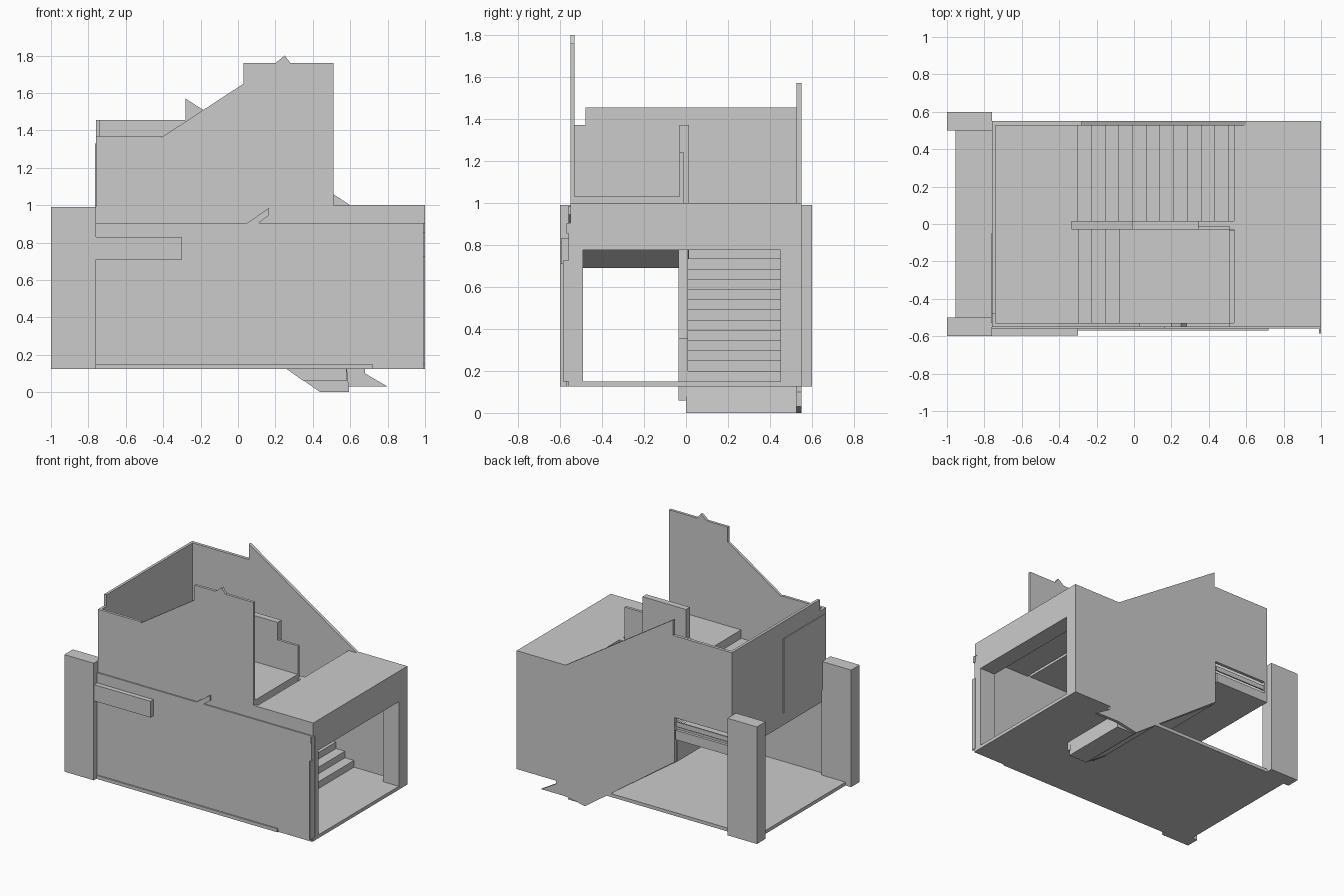
import bpy, bmesh


def prism(name, pts, a, b, axis='y'):
    """Extrude a closed profile: (x, z) along y, or (y, z) along x."""
    bm = bmesh.new()

    def put(p, t):
        return (p[0], t, p[1]) if axis == 'y' else (t, p[0], p[1])
    lo = [bm.verts.new(put(p, a)) for p in pts]
    hi = [bm.verts.new(put(p, b)) for p in pts]
    bm.faces.new(lo)
    bm.faces.new(hi)
    n = len(pts)
    for i in range(n):
        bm.faces.new((lo[i], lo[(i + 1) % n], hi[(i + 1) % n], hi[i]))
    bmesh.ops.recalc_face_normals(bm, faces=bm.faces)
    me = bpy.data.meshes.new(name)
    bm.to_mesh(me)
    bm.free()
    ob = bpy.data.objects.new(name, me)
    bpy.context.collection.objects.link(ob)
    return ob


def box(name, x0, x1, y0, y1, z0, z1):
    return prism(name, [(x0, z0), (x1, z0), (x1, z1), (x0, z1)], y0, y1)


# Ground floor slab and left pillars
box("ground_floor", -0.955, 1, -0.55, 0.55, 0.125, 0.15)
for side, y in (("front", -0.6), ("back", 0.5)):
    box(side + "_pillar", -1, -0.76, y, y + 0.1, 0.125, 0.99)

# Front walls: thick lower storey, stepped upper parapet
box("front_lower_wall", -0.76, 0.995, -0.56, -0.53, 0.125, 0.905)
box("front_upper_band", -0.76, 1, -0.55, -0.53, 0.9, 1.0)
prism("front_parapet", [(-0.76, 0.9), (0.51, 0.9), (0.51, 1.76), (0.28, 1.76),
                        (0.25, 1.8), (0.2, 1.76), (0.03, 1.76), (0.03, 1.65),
                        (-0.41, 1.362), (-0.41, 1.37), (-0.76, 1.37)], -0.55, -0.53)
box("base_trim", -0.76, 0.72, -0.57, -0.56, 0.125, 0.15)
box("front_bar", -0.76, -0.3, -0.595, -0.56, 0.71, 0.83)
box("corner_trim", 0.99, 1, -0.585, -0.55, 0.15, 0.725)
box("corner_trim_top", 0.99, 1, -0.57, -0.55, 0.855, 0.905)
prism("rail_stub", [(0.05, 0.905), (0.11, 0.905), (0.165, 0.945), (0.165, 0.985)], -0.56, -0.54)

# Back wall follows the stair slope above and below
prism("back_wall", [(1, 0.125), (1, 1.0), (0.6, 1.0), (-0.28, 1.57), (-0.28, 1.455),
                    (-0.76, 1.455), (-0.76, 0.85), (-0.29, 0.85), (-0.29, 0.52),
                    (0.44, 0), (0.6, 0.03), (0.8, 0.03), (0.68, 0.1), (0.68, 0.125)],
      0.527, 0.55)

# Right wall as a frame around its opening
box("right_header", 0.87, 1, -0.53, 0.53, 0.775, 1.0)
box("right_jamb_front", 0.87, 1, -0.53, -0.49, 0.15, 0.775)
box("right_jamb_back", 0.87, 1, 0.45, 0.53, 0.15, 0.775)

# Left wall with a lowered front corner
prism("left_wall", [(-0.55, 0.69), (0.55, 0.69), (0.55, 1.455), (-0.478, 1.455),
                    (-0.478, 1.37), (-0.55, 1.37)], -0.76, -0.74, 'x')
box("left_wall_panel", -0.765, -0.76, -0.53, -0.05, 0.78, 1.33)

# Upper floor and stair landing
box("upper_floor", 0.535, 1, -0.53, 0.53, 0.9, 1.0)
box("landing", -0.74, -0.3, -0.53, 0.53, 0.69, 0.775)
box("landing_edge", -0.76, -0.3, 0.53, 0.55, 0.69, 0.76)
box("landing_rail", -0.76, -0.3, 0.535, 0.545, 0.785, 0.82)

# Lower flight climbs towards the left, under the back stairwell
tread, rise = 0.0733, 0.0486
pts = [(-0.3, 0.52), (0.44, 0), (0.595, 0), (0.58, 0.15)]
for i in range(12):
    z = 0.2 + rise * i
    pts += [(-0.3 + tread * (12 - i), z), (-0.3 + tread * (11 - i), z)]
prism("lower_stairs", pts, 0, 0.527)

# Upper flight returns towards the right, ending on a platform
pts = [(0.51, 0.905), (0.02, 0.905), (-0.3, 0.69)]
for j in range(3):
    z = 0.839 + 0.064 * j
    pts += [(-0.3 + tread * j, z), (-0.3 + tread * (j + 1), z)]
pts += [(-0.08, 1.03), (0.51, 1.03)]
prism("upper_stairs", pts, -0.53, -0.03)

# Sloping divider between flights and the balustrade above it
prism("lower_divider", [(-0.335, 0.55), (0.35, 0.06), (0.58, 0.06), (0.58, 0.355),
                        (0.5, 0.355), (-0.12, 0.775), (-0.335, 0.775)], -0.035, 0.01)
prism("upper_balustrade", [(-0.335, 0.69), (-0.2, 0.755), (0.03, 0.905), (0.345, 0.905),
                           (0.345, 1.37), (-0.01, 1.37), (-0.01, 1.15), (-0.335, 0.93)],
      -0.03, 0.015)
box("balustrade_end", 0.345, 0.51, -0.03, -0.01, 0.905, 1.24)
box("platform_edge", 0.345, 0.535, -0.03, 0.015, 0.905, 1.0)
